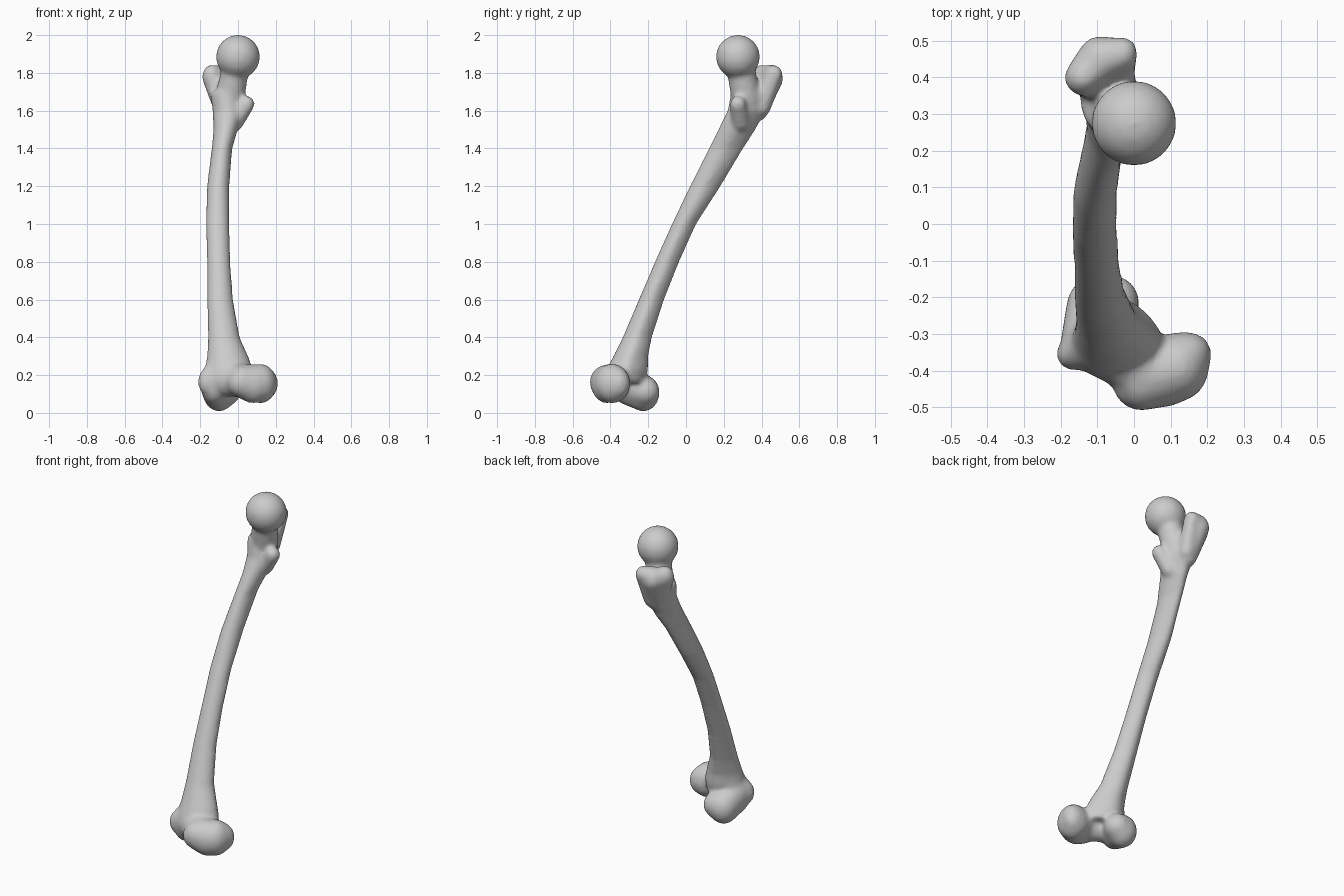
import bpy
import bmesh
import math
from mathutils import Matrix, Vector

cube = bpy.data.objects.get("Cube")
if cube:
    bpy.data.objects.remove(cube, do_unlink=True)

bone = bpy.data.materials.new("bone grey")
bone.use_nodes = True
GREY = (0.6, 0.6, 0.6, 1)
bone.diffuse_color = GREY
bone.node_tree.nodes["Principled BSDF"].inputs["Base Color"].default_value = GREY

bm = bmesh.new()


def hull(*balls):
    """Convex skin over balls, each given as (centre, radius or radii)."""
    part = bmesh.new()
    for centre, r in balls:
        radii = r if isinstance(r, tuple) else (r, r, r)
        place = Matrix.Translation(centre) @ Matrix.Diagonal((*radii, 1))
        bmesh.ops.create_icosphere(part, subdivisions=3, radius=1, matrix=place)
    if len(balls) > 1:
        res = bmesh.ops.convex_hull(part, input=part.verts)
        junk = {g for g in res["geom_interior"] + res["geom_unused"]
                if isinstance(g, bmesh.types.BMVert)}
        bmesh.ops.delete(part, geom=list(junk), context="VERTS")
    temp = bpy.data.meshes.new("part")
    part.to_mesh(temp)
    part.free()
    bm.from_mesh(temp)
    bpy.data.meshes.remove(temp)


# Shaft: height, x range, y range of each section, with a ridge at the back
SECTIONS = [
    (0.16, -0.16, 0.08, -0.42, -0.22), (0.23, -0.175, 0.08, -0.42, -0.20),
    (0.30, -0.165, 0.055, -0.385, -0.20), (0.40, -0.16, 0.01, -0.335, -0.18),
    (0.60, -0.165, -0.025, -0.25, -0.115), (0.80, -0.165, -0.04, -0.165, -0.035),
    (1.00, -0.17, -0.045, -0.075, 0.055), (1.20, -0.165, -0.045, 0.02, 0.185),
    (1.40, -0.14, -0.03, 0.12, 0.305), (1.50, -0.13, 0.0, 0.17, 0.37),
    (1.60, -0.135, 0.03, 0.22, 0.42), (1.70, -0.15, 0.02, 0.24, 0.46),
]
SIDES = 24
rings = []
for z, x0, x1, y0, y1 in SECTIONS:
    ring = []
    for i in range(SIDES):
        a = 2 * math.pi * i / SIDES
        narrow = 1 - 0.3 * max(0, math.sin(a))
        x = (x0 + x1) / 2 + (x1 - x0) / 2 * math.cos(a) * narrow
        y = (y0 + y1) / 2 + (y1 - y0) / 2 * math.sin(a)
        ring.append(bm.verts.new((x, y, z)))
    rings.append(ring)
for low, high in zip(rings, rings[1:]):
    for i in range(SIDES):
        j = (i + 1) % SIDES
        bm.faces.new((low[i], low[j], high[j], high[i]))
bm.faces.new(rings[0][::-1])
bm.faces.new(rings[-1])

# Ball head and neck
hull(((0, 0.275, 1.885), 0.117))
hull(((-0.015, 0.29, 1.82), (0.072, 0.075, 0.06)), ((-0.045, 0.32, 1.66), 0.08))

# Greater trochanter: a curved crest rising behind the neck
hull(((-0.14, 0.40, 1.78), (0.05, 0.05, 0.065)), ((-0.09, 0.45, 1.77), 0.065),
     ((-0.07, 0.38, 1.60), 0.055))
hull(((-0.09, 0.45, 1.785), 0.06), ((-0.025, 0.465, 1.795), (0.035, 0.045, 0.045)),
     ((-0.05, 0.40, 1.62), 0.05))

# Lesser trochanter
hull(((0.045, 0.275, 1.635), 0.044), ((-0.02, 0.29, 1.54), 0.05))

# Inner condyle, long from front to outer side
hull(((0.02, -0.415, 0.17), (0.07, 0.095, 0.085)),
     ((0.12, -0.39, 0.155), (0.085, 0.095, 0.105)),
     ((0.15, -0.355, 0.155), (0.062, 0.06, 0.08)))
hull(((0.02, -0.43, 0.16), 0.08), ((0.08, -0.42, 0.15), (0.09, 0.08, 0.1)))

# Outer condyle, reaching lower and further back
hull(((-0.10, -0.225, 0.105), (0.085, 0.085, 0.098)),
     ((-0.055, -0.215, 0.115), (0.07, 0.075, 0.075)),
     ((-0.125, -0.32, 0.15), (0.075, 0.08, 0.105)))
hull(((-0.165, -0.355, 0.165), (0.047, 0.045, 0.07)),
     ((-0.08, -0.30, 0.24), 0.08))

# Bridge joining the condyles across the front
hull(((-0.10, -0.34, 0.18), (0.08, 0.07, 0.09)),
     ((0.03, -0.40, 0.17), (0.07, 0.08, 0.09)))

bmesh.ops.recalc_face_normals(bm, faces=bm.faces)
mesh = bpy.data.meshes.new("thigh_bone")
bm.to_mesh(mesh)
bm.free()
mesh.materials.append(bone)
obj = bpy.data.objects.new("thigh_bone", mesh)
bpy.context.collection.objects.link(obj)

# Fuse the parts into one skin and soften the joins
remesh = obj.modifiers.new("fuse", "REMESH")
remesh.mode = "VOXEL"
remesh.voxel_size = 0.011
remesh.use_smooth_shade = True
soften = obj.modifiers.new("soften", "SMOOTH")
soften.factor = 0.5
soften.iterations = 12
